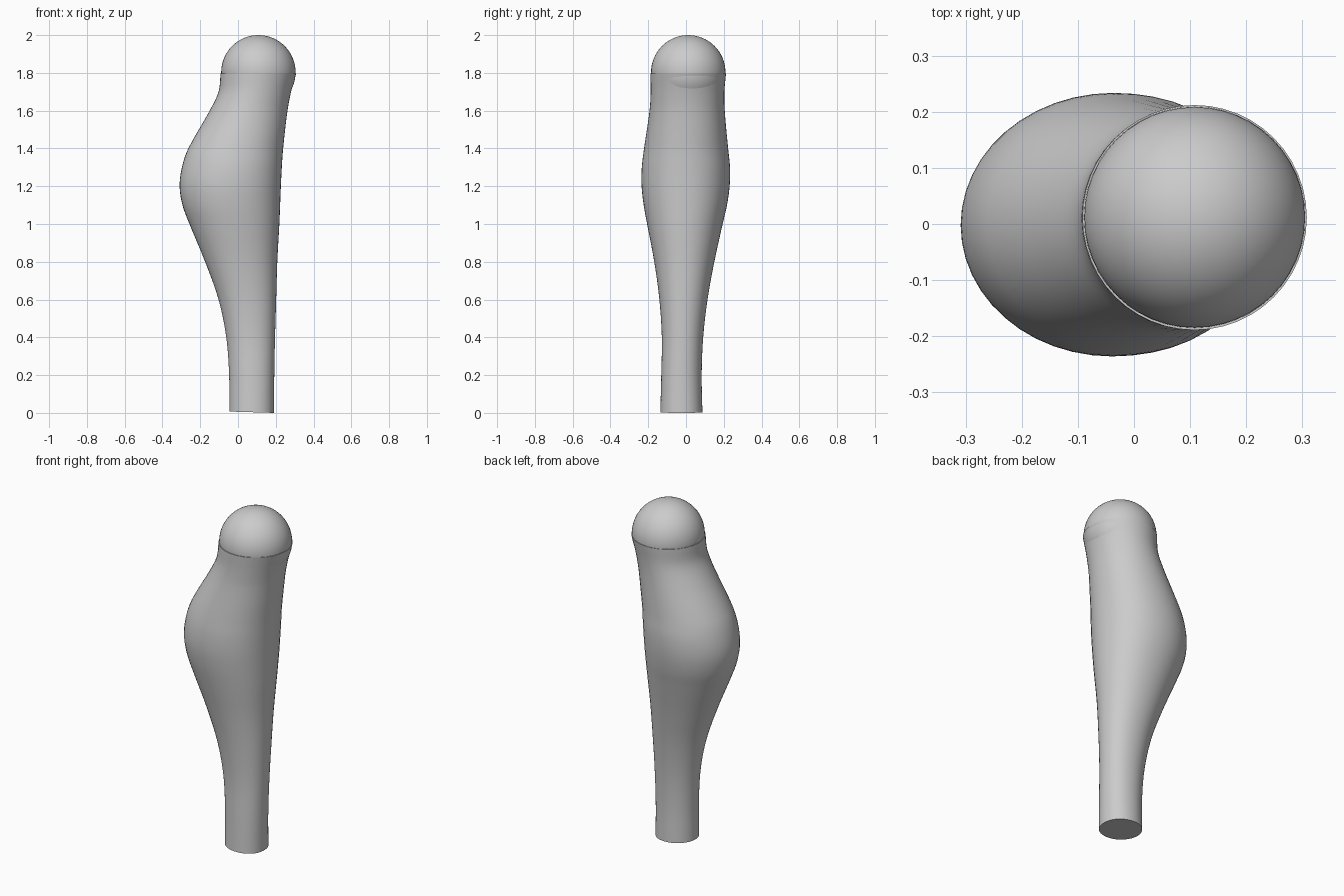
import bpy, bmesh, math

cube = bpy.data.objects.get("Cube")
if cube:
    bpy.data.objects.remove(cube)

grey = bpy.data.materials.new("neutral grey")
grey.use_nodes = True
grey.diffuse_color = (0.6, 0.6, 0.6, 1)
grey.node_tree.nodes["Principled BSDF"].inputs["Base Color"].default_value = (0.6, 0.6, 0.6, 1)

SIDES = 48
STEPS = 5
RIM = 1.798

# Body stations: height, x min, x max, y min, y max
STATIONS = [
    (0.0, -0.046, 0.191, -0.136, 0.087),
    (0.2, -0.047, 0.192, -0.131, 0.083),
    (0.4, -0.062, 0.196, -0.128, 0.091),
    (0.6, -0.103, 0.202, -0.141, 0.114),
    (0.8, -0.174, 0.208, -0.168, 0.15),
    (1.0, -0.257, 0.219, -0.206, 0.194),
    (1.1, -0.294, 0.223, -0.224, 0.217),
    (1.2, -0.309, 0.227, -0.235, 0.231),
    (1.3, -0.297, 0.232, -0.234, 0.233),
    (1.4, -0.263, 0.239, -0.222, 0.223),
    (1.6, -0.15, 0.262, -0.193, 0.205),
    (1.7, -0.103, 0.281, -0.187, 0.203),
    (RIM, -0.092, 0.308, -0.189, 0.212),
]


def spline(a, b, c, d, t):
    """Smooth curve through b and c, with heights spaced unevenly."""
    h = c[0] - b[0]
    out = [b[0] + h * t]
    for k in range(1, 5):
        m0 = (c[k] - a[k]) / (c[0] - a[0]) * h
        m1 = (d[k] - b[k]) / (d[0] - b[0]) * h
        out.append((2*t**3 - 3*t*t + 1) * b[k] + (t**3 - 2*t*t + t) * m0
                   + (3*t*t - 2*t**3) * c[k] + (t**3 - t*t) * m1)
    return out


def finish(name, bm):
    bmesh.ops.recalc_face_normals(bm, faces=bm.faces)
    mesh = bpy.data.meshes.new(name)
    bm.to_mesh(mesh)
    bm.free()
    mesh.materials.append(grey)
    ob = bpy.data.objects.new(name, mesh)
    bpy.context.collection.objects.link(ob)
    bpy.ops.object.select_all(action='DESELECT')
    ob.select_set(True)
    bpy.context.view_layer.objects.active = ob
    bpy.ops.object.shade_smooth_by_angle(angle=math.radians(40))


# Bulging body lofted through rounded sections
levels = []
last = len(STATIONS) - 1
for i in range(last):
    quad = [STATIONS[min(max(j, 0), last)] for j in range(i - 1, i + 3)]
    levels += [spline(*quad, s / STEPS) for s in range(STEPS)]
levels.append(STATIONS[-1])

bm = bmesh.new()
rings = []
for z, x0, x1, y0, y1 in levels:
    ring = []
    for k in range(SIDES):
        a = math.tau * k / SIDES
        # The straighter left side is slightly fuller than an ellipse below the rim
        full = 1
        if math.cos(a) > 0:
            full += 0.025 * math.sin(2 * a) ** 2 * min(1, (RIM - z) / 0.3)
        ring.append(bm.verts.new(((x0 + x1) / 2 + full * (x1 - x0) / 2 * math.cos(a),
                                  (y0 + y1) / 2 + full * (y1 - y0) / 2 * math.sin(a), z)))
    rings.append(ring)
for low, high in zip(rings, rings[1:]):
    for k in range(SIDES):
        n = (k + 1) % SIDES
        bm.faces.new((low[k], low[n], high[n], high[k]))
bm.faces.new(rings[0])
bm.faces.new(rings[-1])
# Slightly slanted foot
for v in rings[0]:
    v.co.z = 0.03 * (0.191 - v.co.x)
finish("body", bm)

# Ball seated in the top of the body, just inside its rim
bm = bmesh.new()
bmesh.ops.create_uvsphere(bm, u_segments=SIDES, v_segments=32, radius=0.197)
bmesh.ops.translate(bm, verts=bm.verts, vec=(0.108, 0.012, 1.803))
finish("ball_head", bm)
